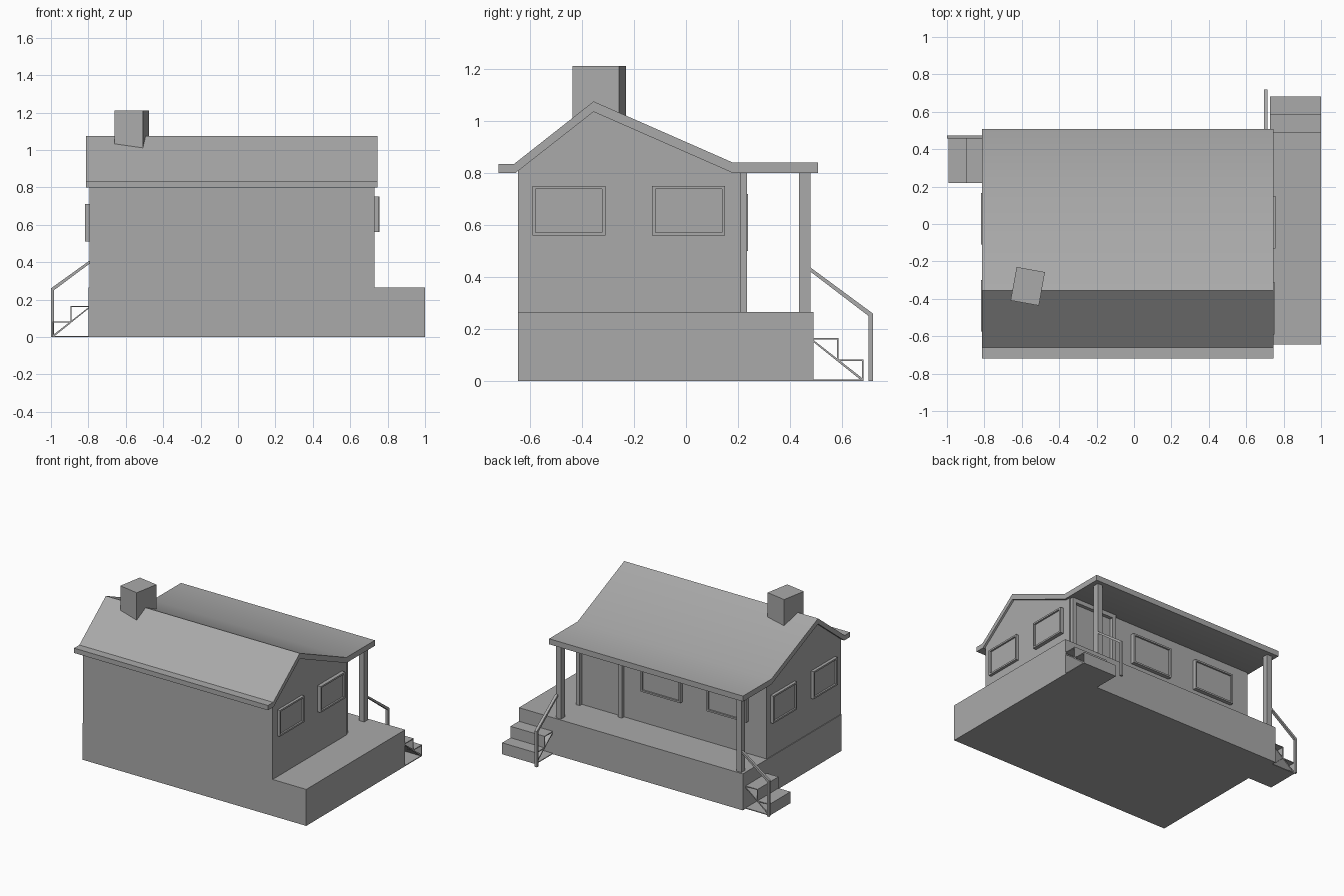
import bpy, bmesh
from mathutils import Matrix, Vector

if "Cube" in bpy.data.objects:
    bpy.data.objects.remove(bpy.data.objects["Cube"])

GREY = (0.4, 0.4, 0.4, 1)
grey = bpy.data.materials.new("plain grey")
grey.use_nodes = True
grey.diffuse_color = GREY
grey.node_tree.nodes["Principled BSDF"].inputs["Base Color"].default_value = GREY


def finish(name, bm):
    bmesh.ops.recalc_face_normals(bm, faces=bm.faces)
    mesh = bpy.data.meshes.new(name)
    bm.to_mesh(mesh)
    bm.free()
    mesh.materials.append(grey)
    obj = bpy.data.objects.new(name, mesh)
    bpy.context.collection.objects.link(obj)
    return obj


def cuboid(bm, lo, hi):
    lo, hi = Vector(lo), Vector(hi)
    place = Matrix.Translation((lo + hi) / 2) @ Matrix.Diagonal((hi - lo).to_4d())
    bmesh.ops.create_cube(bm, size=1, matrix=place)


def box(name, lo, hi):
    bm = bmesh.new()
    cuboid(bm, lo, hi)
    return finish(name, bm)


def prism(name, profiles, axis, start, end):
    """Extrude (u, z) profiles along x or y."""
    bm = bmesh.new()
    for points in profiles:
        if axis == "x":
            verts = [bm.verts.new((start, u, z)) for u, z in points]
            step = Vector((end - start, 0, 0))
        else:
            verts = [bm.verts.new((u, start, z)) for u, z in points]
            step = Vector((0, end - start, 0))
        face = bm.faces.new(verts)
        new = bmesh.ops.extrude_face_region(bm, geom=[face], use_keep_orig=True)["geom"]
        moved = [g for g in new if isinstance(g, bmesh.types.BMVert)]
        bmesh.ops.translate(bm, verts=moved, vec=step)
    return finish(name, bm)


def framed_panel(name, lo, hi, facing, border=0.017, depth=0.012):
    """Box with a recessed pane on the side it faces."""
    facing = Vector(facing)
    bm = bmesh.new()
    cuboid(bm, lo, hi)
    bmesh.ops.recalc_face_normals(bm, faces=bm.faces)
    pane = max(bm.faces, key=lambda f: f.normal.dot(facing))
    bmesh.ops.inset_individual(bm, faces=[pane], thickness=border)
    new = bmesh.ops.extrude_face_region(bm, geom=[pane])["geom"]
    bmesh.ops.translate(bm, vec=-facing * depth,
                        verts=[g for g in new if isinstance(g, bmesh.types.BMVert)])
    bmesh.ops.delete(bm, geom=[pane] if pane.is_valid else [], context="FACES_ONLY")
    return finish(name, bm)


# House body and raised deck
prism("house_walls", [[(-0.645, 0), (0.21, 0), (0.21, 0.8), (0.18, 0.8),
                       (-0.355, 1.035), (-0.645, 0.808)]], "x", -0.795, 0.73)
box("deck", (-0.8, -0.645, 0), (1.0, 0.49, 0.265))

# Roof with flat eaves
ridge = [(-0.72, 0.835), (-0.66, 0.835), (-0.355, 1.075), (0.18, 0.84), (0.507, 0.84)]
under = [(0.507, 0.8), (0.18, 0.8), (-0.355, 1.035), (-0.655, 0.8), (-0.72, 0.8)]
roof = prism("roof", [ridge + under], "x", -0.813, 0.745)
bpy.ops.object.select_all(action="DESELECT")
roof.select_set(True)
bpy.context.view_layer.objects.active = roof
bpy.ops.object.shade_smooth_by_angle()

# Chimney, turned slightly
chimney = box("chimney", (-0.077, -0.091, 0), (0.077, 0.091, 0.25))
chimney.location = (-0.568, -0.333, 0.96)
chimney.rotation_euler.z = -0.18

# Porch posts
for side, x in (("right", -0.76), ("left", 0.69)):
    box(side + "_porch_post", (x - 0.02, 0.434, 0.265), (x + 0.02, 0.478, 0.81))

# Door frame
for side, x in (("right", 0.35), ("left", 0.69)):
    box(side + "_door_post", (x, 0.2, 0.265), (x + 0.03, 0.235, 0.8))
box("door_header", (0.38, 0.2, 0.77), (0.69, 0.235, 0.8))

# Windows
for i, (y, out) in enumerate(((-0.59, 0.75), (-0.13, 0.757))):
    framed_panel(f"left_window_{i + 1}", (0.72, y, 0.56), (out, y + 0.28, 0.75), (1, 0, 0))
for i, y in enumerate((-0.575, -0.11)):
    framed_panel(f"right_window_{i + 1}", (-0.817, y, 0.51), (-0.78, y + 0.275, 0.71), (-1, 0, 0))
for i, x in enumerate((-0.65, -0.12)):
    framed_panel(f"back_window_{i + 1}", (x, 0.2, 0.5), (x + 0.32, 0.238, 0.72), (0, 1, 0))


def stairs(name, axis, origin, sign, start, end):
    """Open-sided steps made of thin plates."""
    t, run, rise = 0.006, 0.096, 0.083
    plates = []

    def plate(a, b, low, high):
        plates.append([(a, low), (b, low), (b, high), (a, high)])

    for i in (1, 2):
        outer = run * (3 - i)
        plate(outer - run - t, outer, rise * i - t, rise * i)
        plate(outer - t, outer, rise * (i - 1), rise * i - t)
    plate(0, 2 * run, 0, t)
    plates.append([(0, 0.15), (0, 0.158), (2 * run, 0.008), (2 * run - 0.01, 0.004)])
    world = [[(origin + sign * u, z) for u, z in p] for p in plates]
    prism(name, world, axis, start, end)


def handrail(name, axis, origin, sign, start, end, length, top):
    bar = [(0, top - 0.016), (0, top), (length, 0.26), (length, 0),
           (length - 0.016, 0), (length - 0.016, 0.25)]
    prism(name, [[(origin + sign * u, z) for u, z in bar]], axis, start, end)


# Two flights of steps with handrails
stairs("left_steps", "x", 0.49, 1, 0.728, 1.0)
handrail("left_handrail", "x", 0.478, 1, 0.695, 0.715, 0.24, 0.437)
stairs("right_steps", "y", -0.8, -1, 0.218, 0.458)
handrail("right_handrail", "y", -0.78, -1, 0.456, 0.474, 0.22, 0.418)
